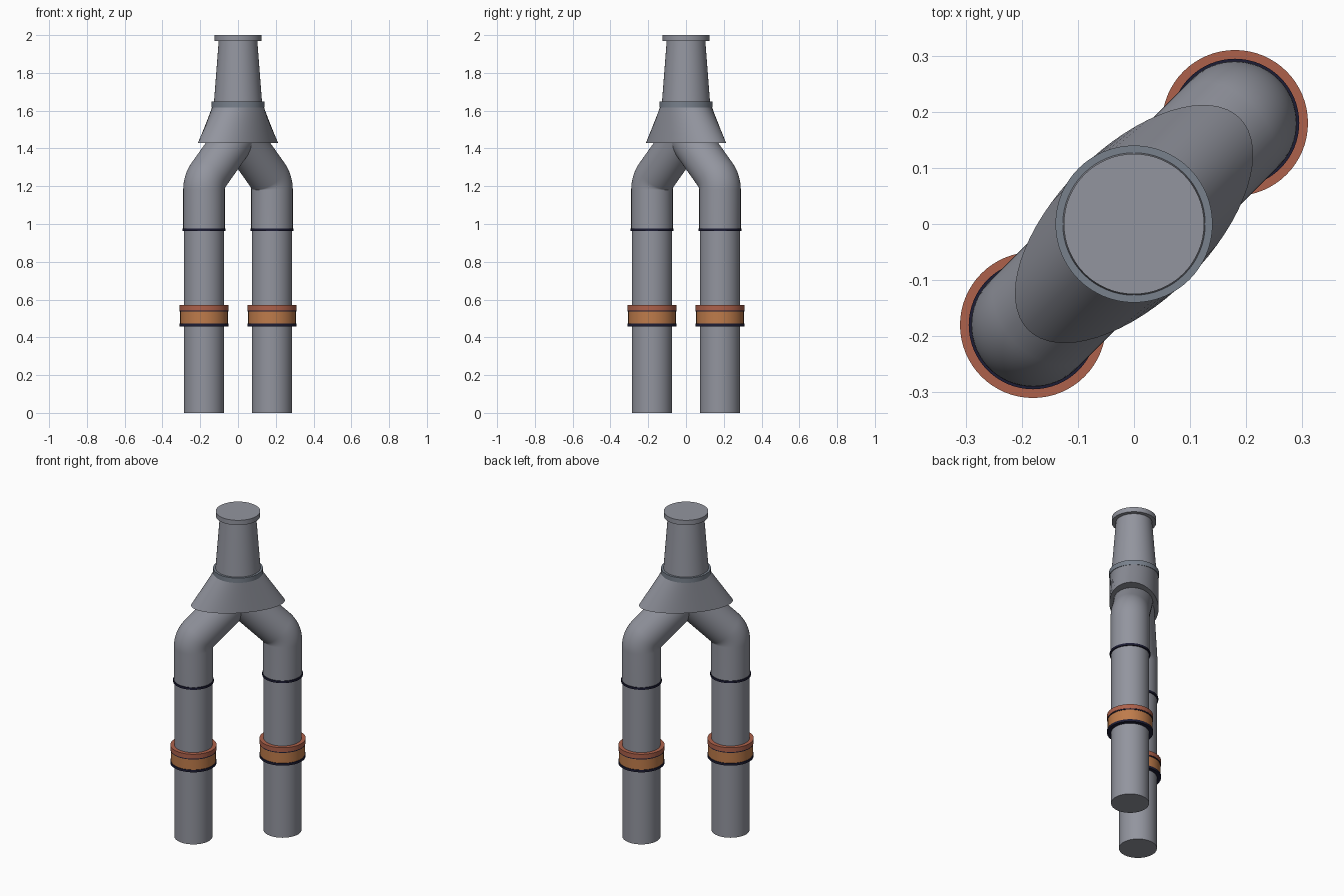
import bpy, bmesh, math
from mathutils import Vector

if "Cube" in bpy.data.objects:
    bpy.data.objects.remove(bpy.data.objects["Cube"])

SEG = 64
DIAG = Vector((1, 1, 0)).normalized()   # direction from centre to a leg
SIDE = Vector((-1, 1, 0)).normalized()
UP = Vector((0, 0, 1))


def material(name, rgb):
    m = bpy.data.materials.new(name)
    m.diffuse_color = (*rgb, 1)
    m.use_nodes = True
    m.node_tree.nodes["Principled BSDF"].inputs["Base Color"].default_value = m.diffuse_color
    return m


GREY = material("pipe grey", (0.29, 0.30, 0.345))
STEEL = material("blue grey", (0.19, 0.22, 0.265))
ORANGE = material("orange", (0.52, 0.20, 0.07))
RUST = material("rust red", (0.42, 0.12, 0.07))
NAVY = material("dark navy", (0.012, 0.012, 0.035))


def skin(name, rings, mat):
    """Bridge a list of point rings and cap both ends."""
    bm = bmesh.new()
    loops = [[bm.verts.new(p) for p in ring] for ring in rings]
    for a, b in zip(loops, loops[1:]):
        for i in range(SEG):
            j = (i + 1) % SEG
            bm.faces.new((a[i], a[j], b[j], b[i]))
    bm.faces.new(loops[0][::-1])
    bm.faces.new(loops[-1])
    bmesh.ops.recalc_face_normals(bm, faces=bm.faces)
    me = bpy.data.meshes.new(name)
    bm.to_mesh(me)
    bm.free()
    ob = bpy.data.objects.new(name, me)
    bpy.context.collection.objects.link(ob)
    me.materials.append(mat)
    bpy.ops.object.select_all(action='DESELECT')
    ob.select_set(True)
    bpy.context.view_layer.objects.active = ob
    bpy.ops.object.shade_smooth_by_angle(angle=math.radians(35))
    return ob


def ellipse(centre, u, v, ru, rv):
    return [centre + u * (ru * math.cos(t)) + v * (rv * math.sin(t))
            for t in (2 * math.pi * i / SEG for i in range(SEG))]


def tube(name, centre, z0, z1, r0, r1, mat):
    """Straight or tapered round section."""
    rings = [ellipse(Vector((centre.x, centre.y, z)), DIAG, SIDE, r, r)
             for z, r in ((z0, r0), (z1, r1))]
    return skin(name, rings, mat)


def elbow(name, s):
    """Vertical pipe that bends 45 degrees toward the centre."""
    r, bend, z0, d0 = 0.11, 0.111, 1.18, 0.2546
    stations = [(d0, 0.97, 0.0)]
    for i in range(13):
        a = math.radians(45) * i / 12
        stations.append((d0 - bend + bend * math.cos(a), z0 + bend * math.sin(a), a))
    d, z, a = stations[-1]
    stations.append((0.0, z + d, a))
    rings = []
    for d, z, a in stations:
        out = DIAG * (s * math.cos(a)) + UP * math.sin(a)
        rings.append(ellipse(DIAG * (s * d) + UP * z, out, SIDE, r, r))
    skin(name, rings, GREY)


# Two legs on opposite corners
for side, s in (("back", 1), ("front", -1)):
    c = DIAG * (s * 0.2546)
    tube(side + "_leg_pipe", c, 0.0, 0.97, 0.107, 0.107, GREY)
    tube(side + "_collar_seal", c, 0.458, 0.472, 0.130, 0.130, NAVY)
    tube(side + "_collar", c, 0.472, 0.537, 0.126, 0.126, ORANGE)
    tube(side + "_lip_seal", c, 0.537, 0.543, 0.1285, 0.1285, NAVY)
    tube(side + "_collar_lip", c, 0.543, 0.57, 0.130, 0.130, RUST)
    tube(side + "_joint_seal", c, 0.963, 0.976, 0.1145, 0.1145, NAVY)
    elbow(side + "_elbow", s)

# Shroud blending from a wide oval to a circle
skin("shroud", [ellipse(UP * 1.43, DIAG, SIDE, 0.267, 0.137),
                ellipse(UP * 1.62, DIAG, SIDE, 0.137, 0.137)], GREY)

# Neck, its base ring and the top cap
centre = Vector((0, 0, 0))
tube("neck_ring", centre, 1.618, 1.648, 0.14, 0.14, STEEL)
tube("neck", centre, 1.648, 1.972, 0.127, 0.102, GREY)
tube("top_cap", centre, 1.97, 2.0, 0.125, 0.125, GREY)
